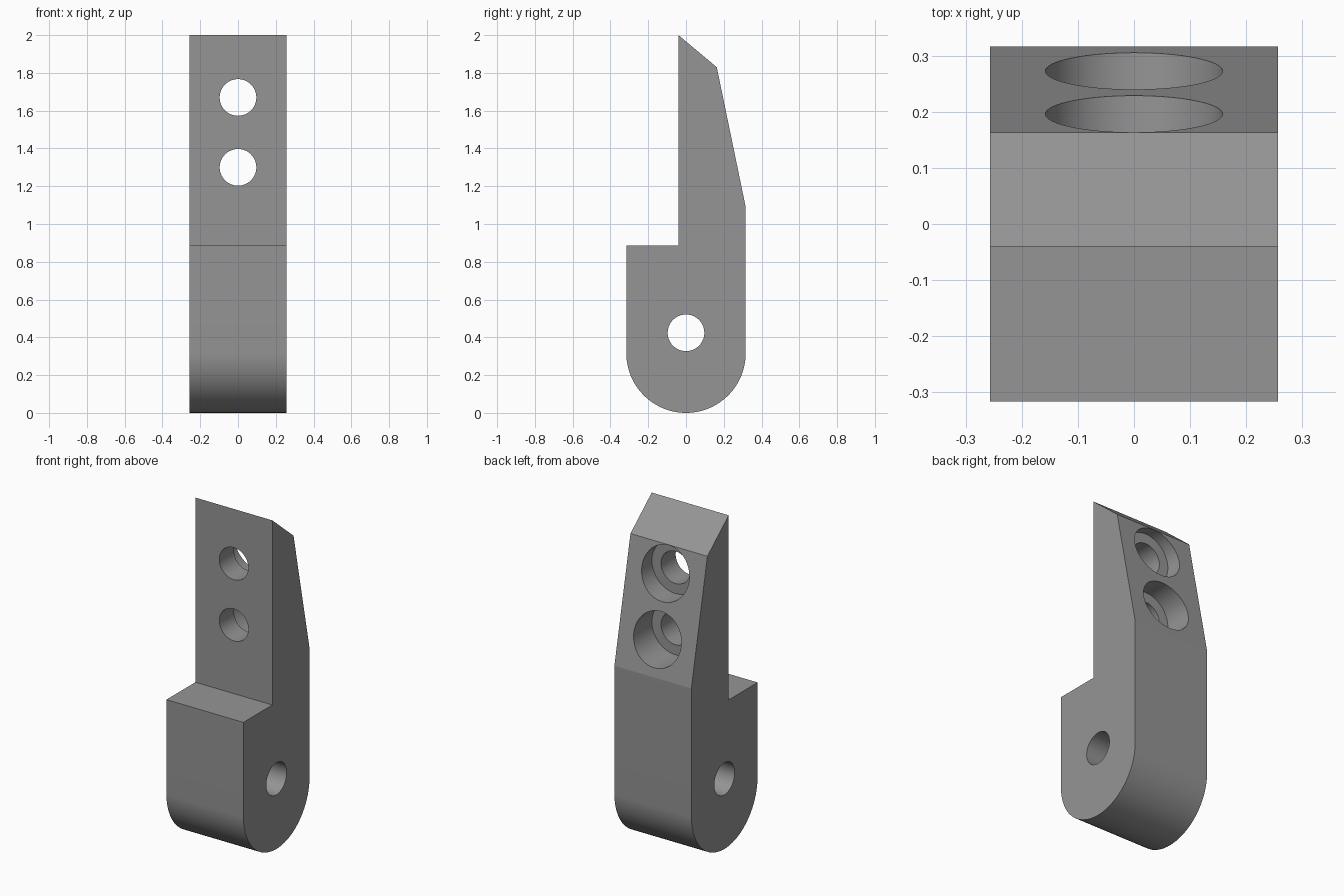
import bpy, bmesh, math
from mathutils import Matrix

if "Cube" in bpy.data.objects:
    bpy.data.objects.remove(bpy.data.objects["Cube"])

W = 0.257          # half width in x
R = 0.316          # radius of the rounded foot

gray = bpy.data.materials.new("gray")
gray.diffuse_color = (0.3, 0.3, 0.3, 1)
gray.use_nodes = True
gray.node_tree.nodes["Principled BSDF"].inputs["Base Color"].default_value = gray.diffuse_color


def new_object(name, bm):
    mesh = bpy.data.meshes.new(name)
    bmesh.ops.recalc_face_normals(bm, faces=bm.faces)
    bm.to_mesh(mesh)
    bm.free()
    mesh.materials.append(gray)
    ob = bpy.data.objects.new(name, mesh)
    bpy.context.collection.objects.link(ob)
    return ob


# Bracket body: side profile (y, z) with a round foot, extruded across x
profile = [(R, 1.09), (0.163, 1.83), (-0.04, 2.0), (-0.04, 0.885), (-R, 0.885)]
N = 48
for i in range(N + 1):
    a = math.pi + math.pi * i / N
    profile.append((R * math.cos(a), R + R * math.sin(a)))
bm = bmesh.new()
face = bm.faces.new([bm.verts.new((-W, y, z)) for y, z in profile])
ext = bmesh.ops.extrude_face_region(bm, geom=[face])
bmesh.ops.translate(bm, vec=(2 * W, 0, 0),
                    verts=[v for v in ext["geom"] if isinstance(v, bmesh.types.BMVert)])
bracket = new_object("bracket", bm)


def drill(axis, radius, start, end, z):
    """Cut a round hole along x or y between start and end at height z."""
    bm = bmesh.new()
    bmesh.ops.create_cone(bm, cap_ends=True, segments=64, radius1=radius,
                          radius2=radius, depth=end - start)
    mid = (start + end) / 2
    if axis == "X":
        m = Matrix.Translation((mid, 0, z)) @ Matrix.Rotation(math.pi / 2, 4, "Y")
    else:
        m = Matrix.Translation((0, mid, z)) @ Matrix.Rotation(math.pi / 2, 4, "X")
    bm.transform(m)
    cutter = new_object("hole_cutter", bm)
    cutter.hide_render = True
    mod = bracket.modifiers.new("hole", "BOOLEAN")
    mod.operation = "DIFFERENCE"
    mod.solver = "EXACT"
    mod.object = cutter
    bpy.context.view_layer.objects.active = bracket
    bpy.ops.object.modifier_apply(modifier=mod.name)
    bpy.data.objects.remove(cutter)


# Screw holes with wide counterbores on the sloped back
for z in (1.30, 1.67):
    drill("Y", 0.158, 0.10, 0.6, z)
    drill("Y", 0.097, -0.3, 0.3, z)

# Double pivot hole through the foot
for z in (0.319, 0.424):
    drill("X", 0.097, -0.5, 0.5, z)

# Smooth the curved walls, keep the edges crisp
bpy.ops.object.select_all(action="DESELECT")
bracket.select_set(True)
bpy.context.view_layer.objects.active = bracket
bpy.ops.object.shade_smooth_by_angle(angle=math.radians(9))
